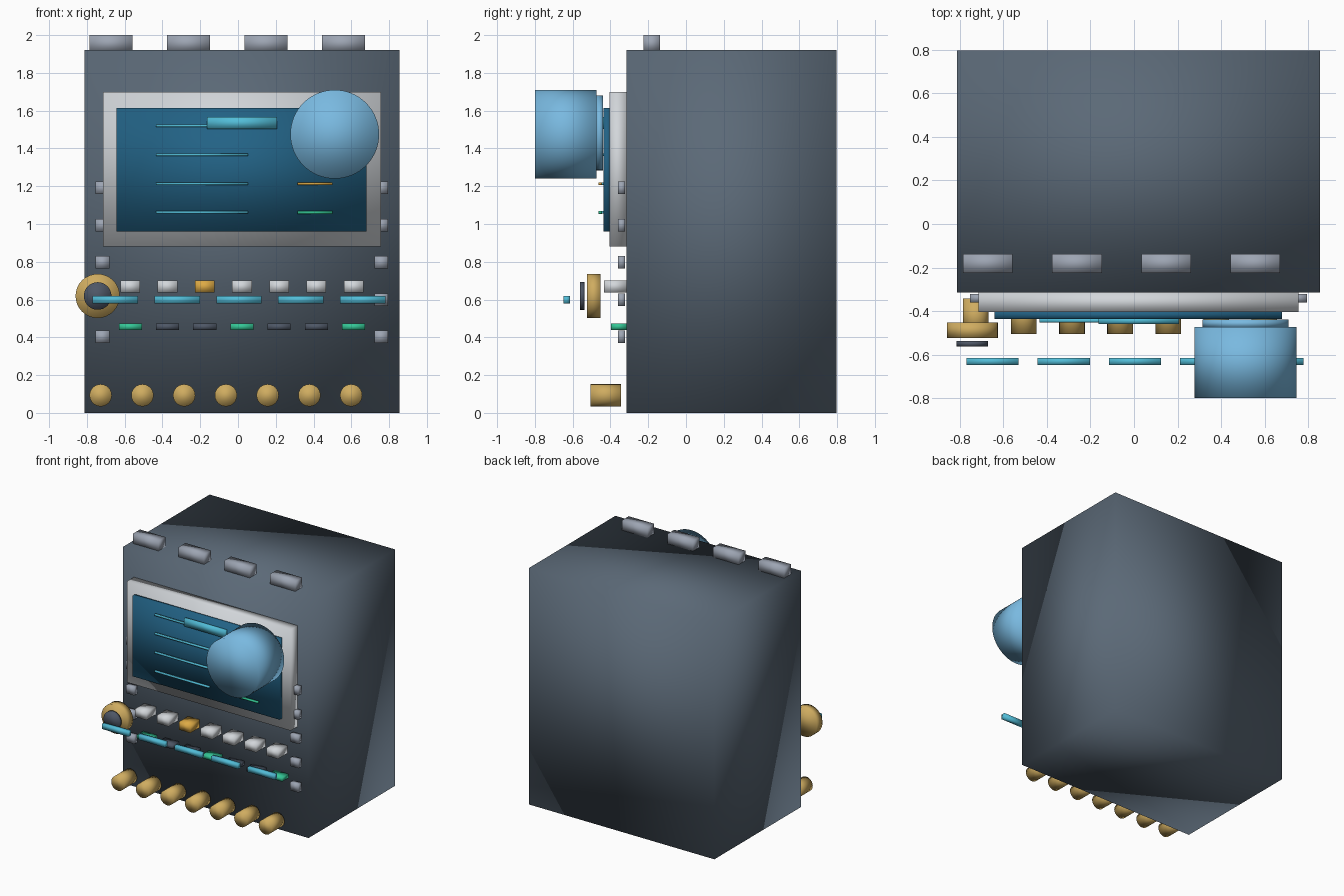
import bpy
import bmesh
import math
from mathutils import Matrix, Vector

if "Cube" in bpy.data.objects:
    bpy.data.objects.remove(bpy.data.objects["Cube"], do_unlink=True)


def material(name, code):
    """Flat material from an sRGB hex code."""
    parts = [int(code[i:i + 2], 16) / 255 for i in (0, 2, 4)]
    rgba = [c / 12.92 if c < 0.04 else ((c + 0.055) / 1.055) ** 2.4 for c in parts] + [1]
    mat = bpy.data.materials.new(name)
    mat.use_nodes = True
    mat.diffuse_color = rgba
    mat.node_tree.nodes["Principled BSDF"].inputs["Base Color"].default_value = rgba
    return mat


slate = material("slate", "5B6977")
silver = material("silver", "D2D6DA")
teal = material("deep teal", "226285")
cyan = material("cyan", "52BDD8")
blue = material("sky blue", "79B9E0")
gold = material("gold", "CFAC60")
steel = material("steel grey", "9DA5B3")
green = material("green", "34C796")
charcoal = material("charcoal", "4E5766")
amber = material("amber", "DDAA45")


def finish(name, bm, mat):
    mesh = bpy.data.meshes.new(name)
    for face in bm.faces:
        face.smooth = True
    bm.to_mesh(mesh)
    bm.free()
    mesh.materials.append(mat)
    obj = bpy.data.objects.new(name, mesh)
    bpy.context.collection.objects.link(obj)
    return obj


def box(name, mat, x, y, z):
    """Box spanning the given (min, max) ranges."""
    bm = bmesh.new()
    bmesh.ops.create_cube(bm, size=1)
    bmesh.ops.scale(bm, verts=bm.verts, vec=[r[1] - r[0] for r in (x, y, z)])
    bmesh.ops.translate(bm, verts=bm.verts, vec=Vector([sum(r) / 2 for r in (x, y, z)]))
    return finish(name, bm, mat)


def disc(name, mat, x, z, radius, y, sides=32):
    """Cylinder pointing to the front."""
    bm = bmesh.new()
    place = Matrix.Translation((x, sum(y) / 2, z)) @ Matrix.Rotation(math.pi / 2, 4, "X")
    bmesh.ops.create_cone(bm, cap_ends=True, segments=sides, radius1=radius,
                          radius2=radius, depth=y[1] - y[0], matrix=place)
    return finish(name, bm, mat)


def around(centre, size):
    return (centre - size / 2, centre + size / 2)


FRONT = -0.315

# Cabinet and the blocks along its top edge
box("cabinet", slate, (-0.813, 0.855), (FRONT, 0.797), (0, 1.92))
for i in range(4):
    box(f"top_block_{i + 1}", steel, around(-0.672 + 0.41 * i, 0.228), (-0.225, -0.137), (1.91, 2))

# Screen with frame
box("screen_frame", silver, (-0.715, 0.757), (-0.405, FRONT), (0.88, 1.70))
box("screen", teal, (-0.642, 0.68), (-0.436, -0.4), (0.96, 1.615))

# Lines on the screen
box("screen_title", cyan, (-0.163, 0.206), (-0.459, -0.43), (1.504, 1.566))
for i in range(4):
    box(f"screen_line_{i + 1}", cyan, (-0.435, 0.052), (-0.452, -0.436), around(1.52 - 0.153 * i, 0.013))
box("status_line_upper", amber, (0.315, 0.5), (-0.463, -0.446), around(1.214, 0.014))
box("status_line_lower", green, (0.315, 0.5), (-0.463, -0.446), around(1.061, 0.014))

# Large round lens
disc("lens_base", blue, 0.512, 1.482, 0.198, (-0.476, -0.44), 48)
disc("lens", blue, 0.512, 1.475, 0.235, (-0.8, -0.474), 64)

# Small fittings down both sides
for side, x in (("right", -0.718), ("left", 0.758)):
    for i in range(5):
        box(f"{side}_fitting_{i + 1}", steel, around(x, 0.073), (-0.36, -0.322), around(0.403 + 0.197 * i, 0.066))

# Dial
disc("dial", gold, -0.743, 0.619, 0.117, (-0.524, -0.453))
disc("dial_cap", charcoal, -0.743, 0.619, 0.073, (-0.562, -0.538))

# Keys, indicators and knobs, seven of each
for i in range(7):
    x = -0.57 + 0.197 * i
    box(f"key_{i + 1}", amber if i == 2 else silver, around(x, 0.104), (-0.435, FRONT), (0.637, 0.7))
    box(f"indicator_{i + 1}", green if i % 3 == 0 else charcoal, around(x, 0.122), (-0.396, FRONT), (0.44, 0.472))
    disc(f"knob_{i + 1}", gold, -0.727 + 0.221 * i, 0.093, 0.059, (-0.505, -0.343), 24)

# Floating light bars
for i in range(5):
    box(f"light_bar_{i + 1}", cyan, around(-0.65 + 0.3275 * i, 0.24), (-0.648, -0.615), (0.579, 0.62))
